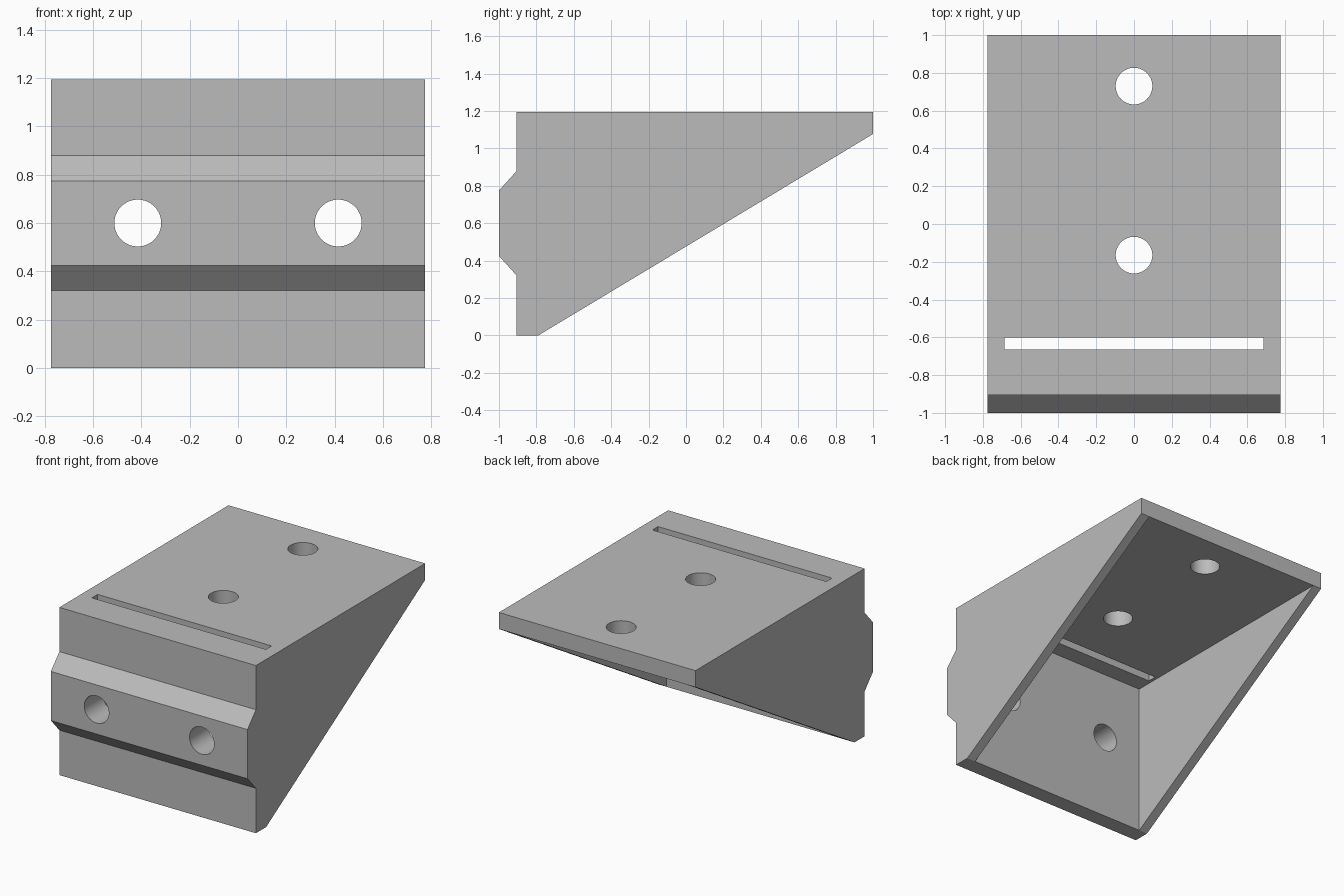
import bpy, bmesh
from math import radians

cube = bpy.data.objects.get("Cube")
if cube:
    bpy.data.objects.remove(cube, do_unlink=True)

HALF, INNER = 0.775, 0.708       # half widths outside and inside the side walls
TOP, UNDER = 1.195, 1.077        # top plate surfaces
FRONT, BACK_OF_FRONT = -0.905, -0.79

grey = bpy.data.materials.new("plain grey")
grey.use_nodes = True
grey.diffuse_color = (0.5, 0.5, 0.5, 1)
grey.node_tree.nodes["Principled BSDF"].inputs["Base Color"].default_value = grey.diffuse_color

# Bracket body: side profile swept across x, hollow between the side walls
profile = [(BACK_OF_FRONT, 0), (FRONT, 0), (FRONT, 0.32), (-1, 0.425), (-1, 0.775),
           (FRONT, 0.88), (FRONT, TOP), (1, TOP), (1, UNDER)]
bm = bmesh.new()
rings = [[bm.verts.new((x, y, z)) for y, z in profile] for x in (-HALF, -INNER, INNER, HALF)]
count = len(profile)
for a, b in zip(rings, rings[1:]):
    hollow = a is rings[1]
    for i in range(count - 1 if hollow else count):
        j = (i + 1) % count
        bm.faces.new((a[i], a[j], b[j], b[i]))
bm.faces.new(rings[0])
bm.faces.new(rings[3])

# Cavity: gusset walls, back of the front plate, underside of the top plate
corners = [bm.verts.new((x, BACK_OF_FRONT, UNDER)) for x in (-INNER, INNER)]
left, right = rings[1], rings[2]
for ring, corner in zip((left, right), corners):
    bm.faces.new((ring[0], ring[-1], corner))
bm.faces.new((left[0], right[0], corners[1], corners[0]))
bm.faces.new((left[-1], right[-1], corners[1], corners[0]))
bmesh.ops.recalc_face_normals(bm, faces=bm.faces)
bmesh.ops.dissolve_limit(bm, angle_limit=radians(1), verts=bm.verts, edges=bm.edges)
mesh = bpy.data.meshes.new("angle_bracket")
bm.to_mesh(mesh)
bm.free()
mesh.materials.append(grey)
bracket = bpy.data.objects.new("angle_bracket", mesh)
bpy.context.collection.objects.link(bracket)


def cut(cutter, name):
    """Subtract a helper from the bracket and hide it."""
    cutter.name = name
    cutter.hide_render = True
    cutter.hide_set(True)
    cutter.data.materials.append(grey)
    mod = bracket.modifiers.new(name, 'BOOLEAN')
    mod.operation = 'DIFFERENCE'
    mod.solver = 'EXACT'
    mod.object = cutter


def hole(location, rotation, name):
    bpy.ops.mesh.primitive_cylinder_add(vertices=64, radius=0.097, depth=0.4,
                                        location=location, rotation=rotation)
    cut(bpy.context.object, name)


# Screw holes in the front and top plates
for x in (-0.415, 0.415):
    hole((x, -0.9, 0.6), (radians(90), 0, 0), "front_hole_cutter")
for y in (0.73, -0.165):
    hole((0, y, TOP), (0, 0, 0), "top_hole_cutter")

# Long slot through the top plate
bpy.ops.mesh.primitive_cube_add(size=1, location=(0, -0.633, TOP))
slot = bpy.context.object
slot.scale = (1.372, 0.064, 0.4)
cut(slot, "slot_cutter")

# Apply the cuts, remove the helpers and smooth only the hole walls
bpy.context.view_layer.objects.active = bracket
bracket.select_set(True)
cutters = [m.object for m in bracket.modifiers]
for mod in list(bracket.modifiers):
    bpy.ops.object.modifier_apply(modifier=mod.name)
for cutter in cutters:
    bpy.data.objects.remove(cutter, do_unlink=True)
bpy.ops.object.select_all(action='DESELECT')
bracket.select_set(True)
bpy.ops.object.shade_smooth_by_angle(angle=radians(25))
